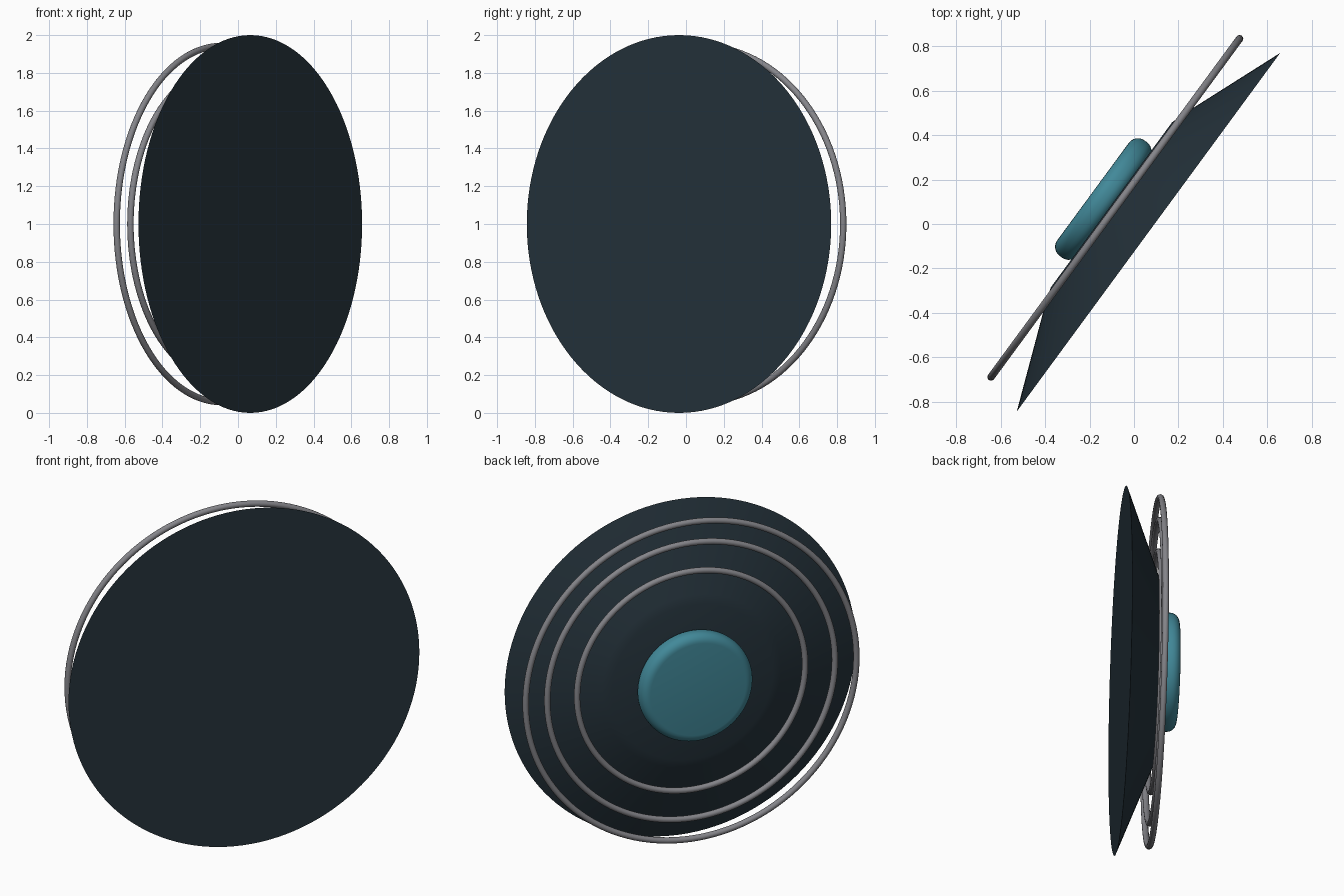
import bpy, bmesh, math
from mathutils import Matrix, Vector

if "Cube" in bpy.data.objects:
    bpy.data.objects.remove(bpy.data.objects["Cube"])

# Disc frame: local z points out of the back of the disc
YAW = math.radians(53.7)
u = Vector((math.cos(YAW), math.sin(YAW), 0))
n = Vector((-math.sin(YAW), math.cos(YAW), 0))
v = n.cross(u)
FRAME = Matrix.Translation((0.065, -0.037, 1.0)) @ Matrix((u, v, n)).transposed().to_4x4()


def material(name, rgb):
    m = bpy.data.materials.new(name)
    m.diffuse_color = (*rgb, 1)
    m.use_nodes = True
    m.node_tree.nodes["Principled BSDF"].inputs["Base Color"].default_value = m.diffuse_color
    return m


DARK = material("dark slate", (0.019, 0.034, 0.046))
GREY = material("grey metal", (0.235, 0.235, 0.255))
TEAL = material("teal", (0.054, 0.25, 0.32))


def lathe(name, profile, mat, sides=128, closed=False):
    """Spin (radius, height) points round the disc axis."""
    bm = bmesh.new()
    rings = []
    for r, h in profile:
        if r == 0:
            rings.append([bm.verts.new((0, 0, h))] * sides)
        else:
            rings.append([bm.verts.new((r * math.cos(2 * math.pi * i / sides),
                                        r * math.sin(2 * math.pi * i / sides), h))
                          for i in range(sides)])
    pairs = list(zip(rings, rings[1:]))
    if closed:
        pairs.append((rings[-1], rings[0]))
    for a, b in pairs:
        for i in range(sides):
            j = (i + 1) % sides
            bm.faces.new(list(dict.fromkeys((a[i], a[j], b[j], b[i]))))
    bmesh.ops.recalc_face_normals(bm, faces=bm.faces)
    bm.transform(FRAME)
    me = bpy.data.meshes.new(name)
    bm.to_mesh(me)
    bm.free()
    me.materials.append(mat)
    ob = bpy.data.objects.new(name, me)
    bpy.context.collection.objects.link(ob)
    bpy.ops.object.select_all(action='DESELECT')
    ob.select_set(True)
    bpy.context.view_layer.objects.active = ob
    bpy.ops.object.shade_smooth_by_angle(angle=math.radians(35))
    return ob


# Tapered disc with a flat front
lathe("disc_body", [(0, 0), (1, 0), (0.51, 0.192), (0.46, 0.207), (0, 0.207)], DARK)

# Three concentric wire rings behind the disc
for k, radius in enumerate((0.943, 0.82, 0.65)):
    circle = [(radius + 0.017 * math.cos(a), 0.185 + 0.017 * math.sin(a))
              for a in (2 * math.pi * i / 14 for i in range(14))]
    lathe(f"wire_ring_{k + 1}", circle, GREY, closed=True)

# Rounded button in the middle of the back
R, LOW, HIGH, B = 0.322, 0.195, 0.309, 0.05
lower = [(R - B + B * math.sin(a), LOW + B - B * math.cos(a))
         for a in (math.pi / 2 * i / 6 for i in range(7))]
upper = [(R - B + B * math.cos(a), HIGH - B + B * math.sin(a))
         for a in (math.pi / 2 * i / 6 for i in range(7))]
lathe("centre_button", [(0, LOW)] + lower + upper + [(0, HIGH)], TEAL)
